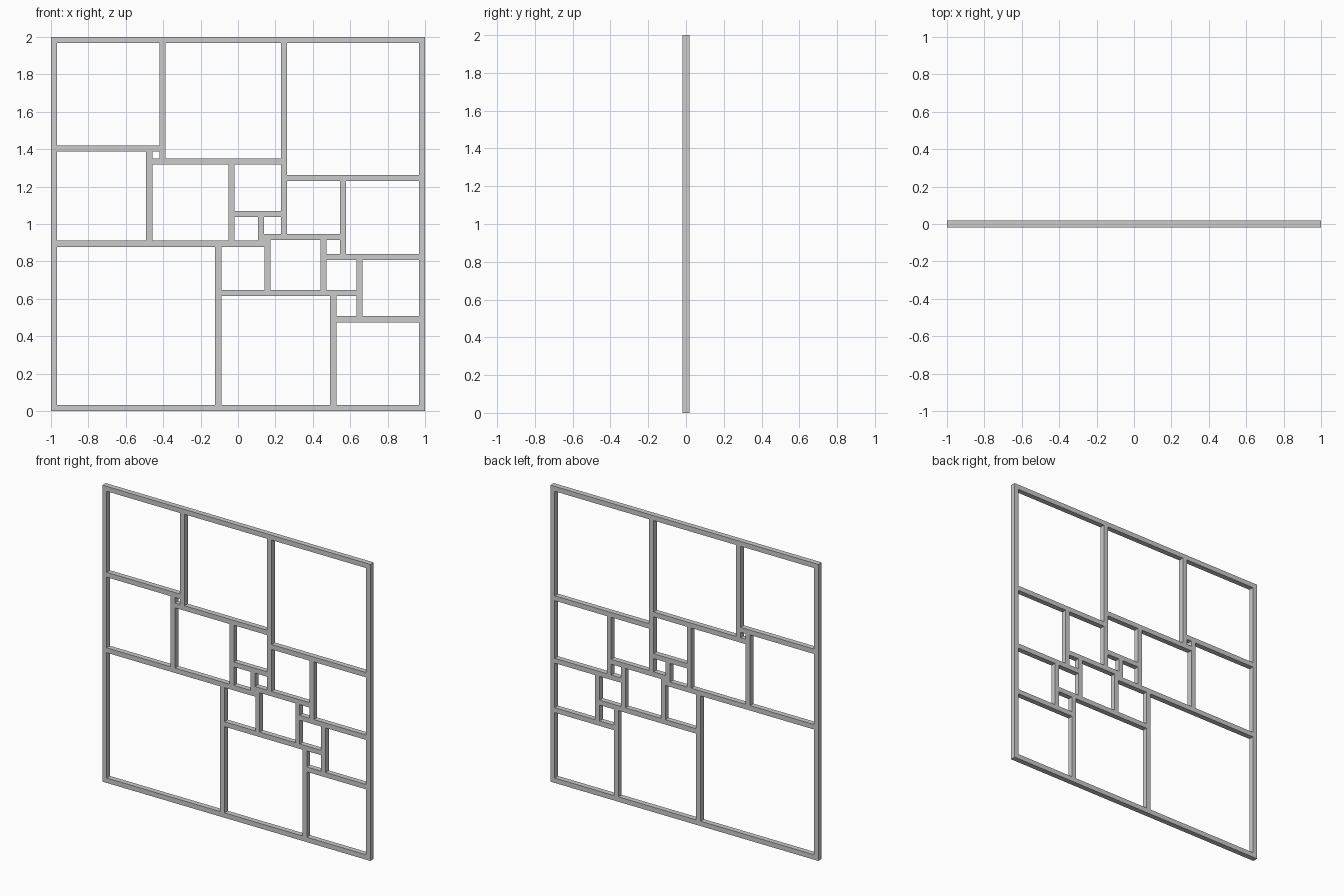
import bpy, bmesh

if "Cube" in bpy.data.objects:
    bpy.data.objects.remove(bpy.data.objects["Cube"])

BAR, DEPTH, SIDE = 0.033, 0.036, 112
UNIT = (2 - BAR) / SIDE
# square sizes, each placed in the lowest, leftmost free spot
SIZES = [50, 35, 27, 8, 19, 15, 17, 11, 6, 24, 29, 25, 9, 2, 7, 18, 16, 42, 4, 37, 33]

# pack the squares from the floor up and record the openings
skyline = [0] * SIDE
holes = []
for s in SIZES:
    z = min(skyline)
    x = skyline.index(z)
    skyline[x:x + s] = [z + s] * s
    if s > 2:  # the smallest square is filled by its bars
        x0, z0 = -1 + BAR + x * UNIT, BAR + z * UNIT
        holes.append((x0, x0 + s * UNIT - BAR, z0, z0 + s * UNIT - BAR))


def cuts(values):
    return sorted({round(v, 5) for v in values})


xs = cuts([-1, 1] + [v for h in holes for v in h[:2]])
zs = cuts([0, 2] + [v for h in holes for v in h[2:]])

# flat lattice: every grid cell that is not inside an opening
bm = bmesh.new()
verts = {}


def vert(x, z):
    if (x, z) not in verts:
        verts[x, z] = bm.verts.new((x, -DEPTH / 2, z))
    return verts[x, z]


for xa, xb in zip(xs, xs[1:]):
    for za, zb in zip(zs, zs[1:]):
        cx, cz = (xa + xb) / 2, (za + zb) / 2
        if not any(a < cx < b and c < cz < d for a, b, c, d in holes):
            bm.faces.new([vert(xa, za), vert(xb, za), vert(xb, zb), vert(xa, zb)])

# give the lattice its depth
out = bmesh.ops.extrude_face_region(bm, geom=bm.faces[:], use_keep_orig=True)
moved = [g for g in out["geom"] if isinstance(g, bmesh.types.BMVert)]
bmesh.ops.translate(bm, verts=moved, vec=(0, DEPTH, 0))
bmesh.ops.recalc_face_normals(bm, faces=bm.faces[:])

mesh = bpy.data.meshes.new("square_lattice_frame")
bm.to_mesh(mesh)
bm.free()
bpy.context.collection.objects.link(bpy.data.objects.new("square_lattice_frame", mesh))
